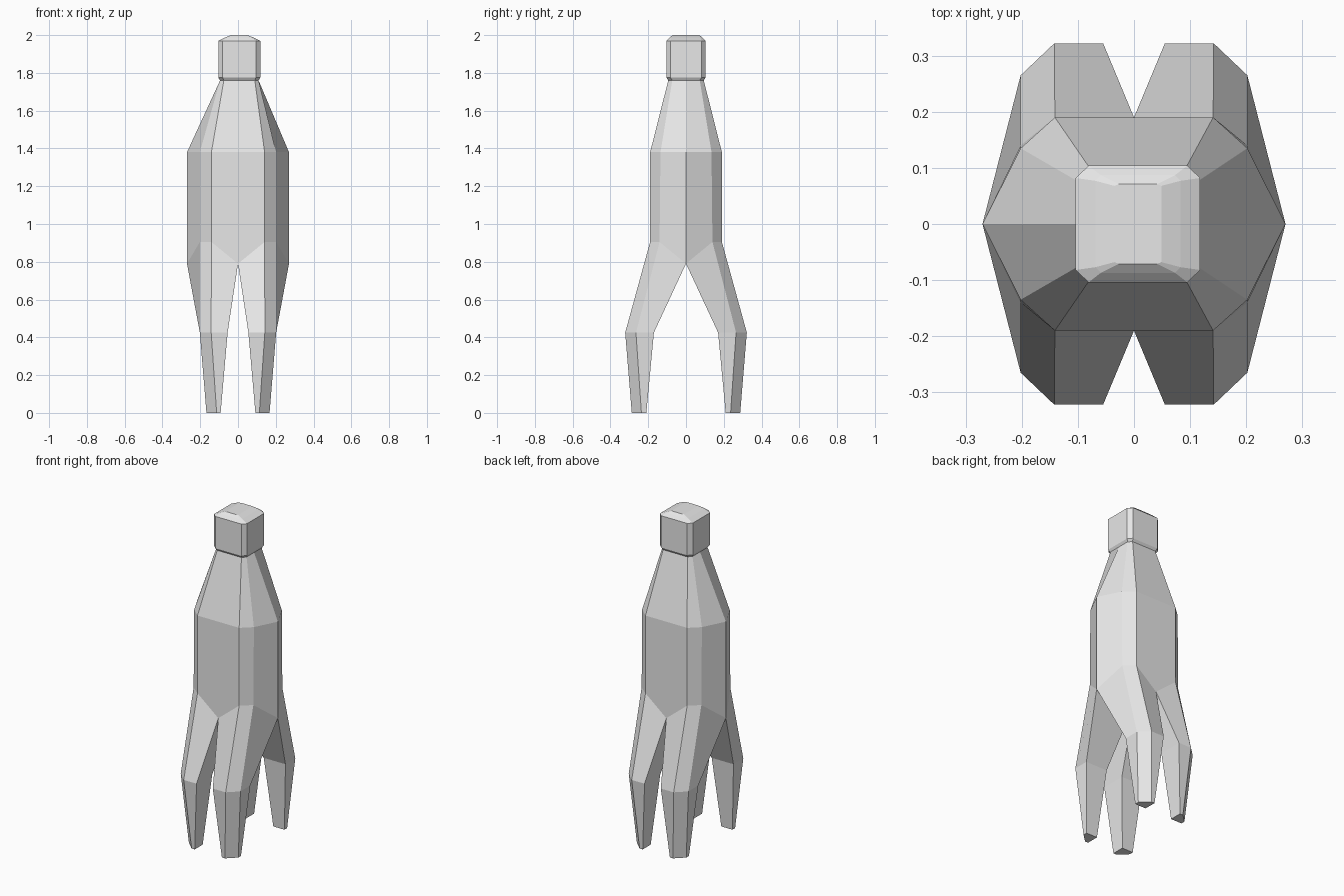
import bpy
import bmesh

cube = bpy.data.objects.get("Cube")
if cube:
    bpy.data.objects.remove(cube, do_unlink=True)

grey = bpy.data.materials.new("light_grey")
grey.diffuse_color = (0.8, 0.8, 0.8, 1)
grey.use_nodes = True
grey.node_tree.nodes["Principled BSDF"].inputs["Base Color"].default_value = (0.8, 0.8, 0.8, 1)


def full_ring(quarter, shift=0.0):
    """Mirror a quarter outline (from the x axis to the y axis) into a closed ring."""
    q = quarter
    ring = (q + [(-x, y, z) for x, y, z in reversed(q[:-1])]
            + [(-x, -y, z) for x, y, z in q[1:]]
            + [(x, -y, z) for x, y, z in reversed(q[1:-1])])
    return [(x + shift, y, z) for x, y, z in ring]


def level(side, wide, deep, z, shift=0.0):
    """Chamfered outline at one height: side point, two corner points, front point."""
    return full_ring([(side, 0, z), (*wide, z), (*deep, z), (0, deep[1], z)], shift)


def loft(bm, rings, cap_start=False, cap_end=False):
    loops = [[bm.verts.new(p) for p in ring] for ring in rings]
    n = len(loops[0])
    for a, b in zip(loops, loops[1:]):
        for i in range(n):
            j = (i + 1) % n
            bm.faces.new((a[i], a[j], b[j], b[i]))
    if cap_start:
        bm.faces.new(loops[0])
    if cap_end:
        bm.faces.new(loops[-1])


def finish(bm, name):
    bmesh.ops.remove_doubles(bm, verts=bm.verts[:], dist=0.0005)
    bmesh.ops.recalc_face_normals(bm, faces=bm.faces[:])
    mesh = bpy.data.meshes.new(name)
    bm.to_mesh(mesh)
    bm.free()
    mesh.materials.append(grey)
    obj = bpy.data.objects.new(name, mesh)
    bpy.context.collection.objects.link(obj)
    return obj


# Torso: arched hem, straight middle, shoulders tapering to the neck
hem = [(0.27, 0, 0.79), (0.202, 0.14, 0.905), (0.141, 0.19, 0.905), (0, 0.19, 0.79)]
bm = bmesh.new()
loft(bm, [
    full_ring(hem),
    level(0.27, (0.202, 0.135), (0.141, 0.19), 1.38),
    level(0.102, (0.102, 0.073), (0.082, 0.094), 1.76, 0.007),
], cap_end=True)

# Four legs, welded to the hem and meeting in the middle
thigh = hem + [(0, 0, 0.79)]
knee = [(x, y, 0.425) for x, y in
        ((0.202, 0.17), (0.202, 0.265), (0.142, 0.322), (0.055, 0.322), (0.055, 0.17))]
foot = [(x, y, 0) for x, y in
        ((0.167, 0.21), (0.167, 0.236), (0.113, 0.287), (0.092, 0.287), (0.092, 0.21))]
for sx in (1, -1):
    for sy in (1, -1):
        loft(bm, [[(x * sx, y * sy, z) for x, y, z in ring]
                  for ring in (thigh, knee, foot)], cap_end=True)
finish(bm, "body_with_legs")

# Head: chamfered block with a small underside lip and a shallow crown
bm = bmesh.new()
loft(bm, [
    level(0.102, (0.102, 0.073), (0.082, 0.094), 1.76, 0.007),
    level(0.111, (0.111, 0.082), (0.088, 0.104), 1.775, 0.007),
    level(0.111, (0.111, 0.082), (0.088, 0.104), 1.97, 0.007),
    level(0.076, (0.076, 0.077), (0.066, 0.087), 1.987, 0.007),
    level(0.042, (0.042, 0.068), (0.034, 0.071), 2.0, 0.007),
], cap_start=True, cap_end=True)
finish(bm, "head")
